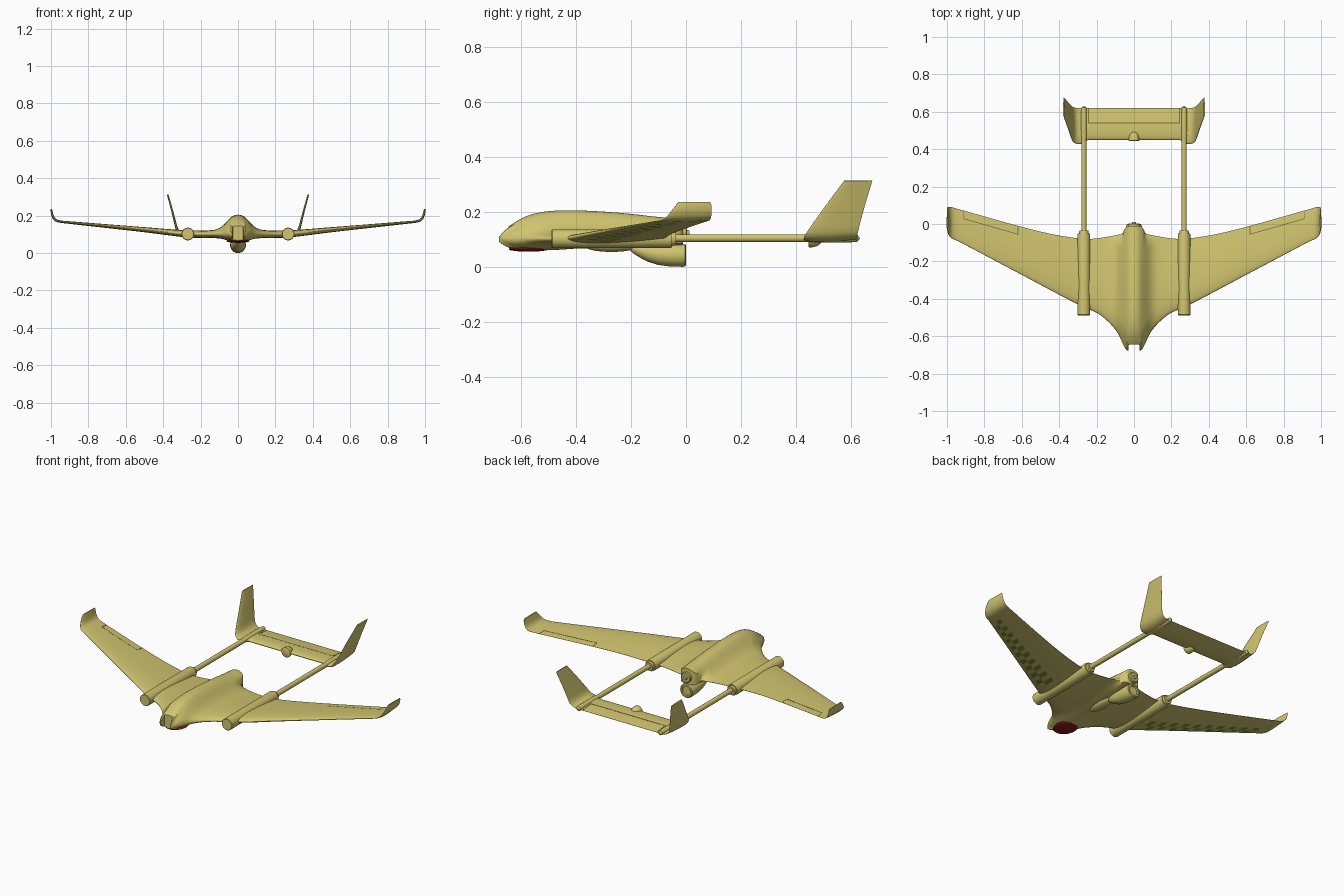
import bpy, bmesh, math

if "Cube" in bpy.data.objects:
    bpy.data.objects.remove(bpy.data.objects["Cube"])

def material(name, rgb):
    m = bpy.data.materials.new(name)
    m.diffuse_color = (*rgb, 1)
    m.use_nodes = True
    m.node_tree.nodes["Principled BSDF"].inputs["Base Color"].default_value = m.diffuse_color
    return m

SAND = material("sand", (0.64, 0.56, 0.16))
GREEN = material("green", (0.22, 0.29, 0.04))
RED = material("red", (0.28, 0.01, 0.01))
DARK = material("groove", (0.2, 0.17, 0.06))

def finish(name, bm, mats=(SAND,), angle=35):
    bmesh.ops.recalc_face_normals(bm, faces=bm.faces)
    me = bpy.data.meshes.new(name)
    bm.to_mesh(me)
    bm.free()
    ob = bpy.data.objects.new(name, me)
    bpy.context.collection.objects.link(ob)
    for m in mats:
        me.materials.append(m)
    bpy.ops.object.select_all(action='DESELECT')
    ob.select_set(True)
    bpy.context.view_layer.objects.active = ob
    bpy.ops.object.shade_smooth_by_angle(angle=math.radians(angle))
    return ob

def curve(tbl, x):
    """Smooth interpolation of column values over the first column."""
    x = min(max(x, tbl[0][0]), tbl[-1][0])
    i = next(k for k in range(len(tbl) - 1) if x <= tbl[k + 1][0])
    def slope(k, c):
        a, b = tbl[max(k - 1, 0)], tbl[min(k + 1, len(tbl) - 1)]
        return (b[c] - a[c]) / (b[0] - a[0])
    p, q = tbl[i], tbl[i + 1]
    h = q[0] - p[0]
    u = (x - p[0]) / h
    out = []
    for c in range(1, len(p)):
        out.append((2*u**3 - 3*u*u + 1) * p[c] + (u**3 - 2*u*u + u) * h * slope(i, c)
                   + (3*u*u - 2*u**3) * q[c] + (u**3 - u*u) * h * slope(i + 1, c))
    return out

def airfoil(t):
    t = min(max(t, 0), 1)
    return 10 * (0.2969*math.sqrt(t) - 0.126*t - 0.3516*t*t + 0.2843*t**3 - 0.1036*t**4) + 0.04

def bridge(bm, rings):
    """Skin closed rings and cap both ends; returns faces as rows."""
    vs = [[bm.verts.new(p) for p in r] for r in rings]
    n = len(vs[0])
    rows = [[bm.faces.new((a[i], a[(i+1) % n], b[(i+1) % n], b[i])) for i in range(n)]
            for a, b in zip(vs, vs[1:])]
    bm.faces.new(vs[0])
    bm.faces.new(vs[-1])
    return rows

def loft(bm, half, n=24, shape=None):
    """Mirrored lifting surface from (x, y front, y back, z, half thickness, tilt)."""
    ts = [0.5 - 0.5 * math.cos(math.pi * i / n) for i in range(n + 1)]
    rings = []
    stations = [(s, -1) for s in reversed(half) if s[0] > 0] + [(s, 1) for s in half]
    for (x, y0, y1, z, th, tilt), side in stations:
        a = math.radians(tilt)
        def pt(t, up):
            y, h = y0 + (y1 - y0) * t, th * airfoil(t) * up
            zz = z + math.cos(a) * h
            if shape:
                zz = shape(x, y, t, up, zz)
            return (side * (x - math.sin(a) * h), y, zz)
        rings.append([pt(t, 1) for t in reversed(ts)] + [pt(t, -1) for t in ts])
    return bridge(bm, rings)

def lathe(name, prof, x=0, n=32, mats=(SAND,)):
    """Rings along y from (y, radius, centre z)."""
    bm = bmesh.new()
    bridge(bm, [[(x + r * math.cos(2*math.pi*k/n), y, z + r * math.sin(2*math.pi*k/n))
                 for k in range(n)] for y, r, z in prof])
    return finish(name, bm, mats)

def ellipsoid(name, loc, size, mat=SAND):
    bm = bmesh.new()
    bmesh.ops.create_uvsphere(bm, u_segments=32, v_segments=16, radius=1)
    bmesh.ops.scale(bm, vec=size, verts=bm.verts)
    bmesh.ops.translate(bm, vec=loc, verts=bm.verts)
    return finish(name, bm, (mat,))

def grooves(name, lines, height, w=.002, n=12):
    """Thin dark panel lines laid on a surface given by height(x, y)."""
    bm = bmesh.new()
    for (ax, ay), (bx, by) in lines:
        l = math.hypot(bx - ax, by - ay)
        nx, ny = -(by - ay) / l * w, (bx - ax) / l * w
        rings = []
        for k in range(n + 1):
            x, y = ax + (bx - ax) * k / n, ay + (by - ay) * k / n
            z = height(x, y)
            rings.append([(x + s * nx, y + s * ny, z + d)
                          for s, d in ((1, .0006), (-1, .0006), (-1, -.001), (1, -.001))])
        bridge(bm, rings)
    finish(name, bm, (DARK,))

# Blended fuselage and wing
TOP = [(-.68, .108), (-.66, .133), (-.62, .163), (-.57, .188), (-.5, .202),
       (-.4, .205), (-.24, .196), (-.1, .181), (0, .172)]
BOT = [(-.68, .09), (-.65, .07), (-.6, .063), (-.5, .06), (-.4, .066), (-.2, .072), (0, .08)]
FRONT = [(.03, -.68), (.045, -.668), (.06, -.64), (.08, -.595), (.105, -.558), (.14, -.52),
         (.19, -.48), (.25, -.452), (.32, -.42), (.6, -.272), (.9, -.113), (.94, -.092)]
BACK = [(0, -.01), (.035, -.012), (.048, -.022), (.062, -.05), (.09, -.058), (.14, -.068),
        (.2, -.077), (.26, -.08), (.32, -.074), (.45, -.052), (.62, -.01), (.94, .08)]
SPAN = [(0, .102, .022), (.2, .101, .019), (.28, .103, .018), (.5, .125, .013), (.94, .167, .006)]

def blend(x, y, t, up, z):
    if x > .3:
        return z
    g = math.exp(-(x / .075) ** 2.4)
    if x > .04:
        g *= min(1, max(t, 0) / .15) ** .5
    if x > .052:
        g *= min(1, max(1 - t, 0) / .1) ** .5
    return z + g * (curve(TOP if up > 0 else BOT, y)[0] - z)

xs = [0, .01, .02, .028, .031, .037, .044, .052, .06, .07, .08, .09, .1, .115, .13, .15, .17,
      .19, .22, .25, .28, .31] + [.34 + .03 * i for i in range(21)]
half = []
for x in xs:
    y0 = -.645 if x < .03 else curve(FRONT, x)[0]
    z, th = curve(SPAN, x)
    half.append((x, y0, curve(BACK, x)[0], z, th, 4 if x > .3 else 0))
half += [(.96, -.084, .086, .170, .0065, 14), (.975, -.076, .09, .176, .0065, 34),
         (.986, -.066, .092, .187, .006, 58), (.993, -.052, .092, .205, .006, 76),
         (.997, -.036, .092, .225, .005, 82), (.998, -.025, .088, .236, .003, 85)]
bm = bmesh.new()
rows = loft(bm, half, 24, blend)
for row in rows:      # green checks under the outer wing
    cx = row[0].calc_center_median().x
    if .35 < abs(cx) < .92:
        for j, lo in enumerate((30, 33)):
            if (int(abs(cx) / .03) + j) % 2 == 0:
                for k in range(3):
                    row[lo + k].material_index = 1
finish("wing_and_fuselage", bm, (SAND, GREEN))

# Aileron panel lines
def wing_top(x, y):
    x = abs(x)
    y0, y1 = curve(FRONT, x)[0], curve(BACK, x)[0]
    z, th = curve(SPAN, x)
    return z + th * airfoil((y - y0) / (y1 - y0))

lines = []
for s in (-1, 1):
    lines += [((s*.62, -.055), (s*.91, .028)), ((s*.62, -.055), (s*.62, -.011)),
              ((s*.91, .028), (s*.91, .07))]
grooves("aileron_lines", lines, wing_top)

# Tail plane with canted fins
bm = bmesh.new()
loft(bm, [(0, .45, .62, .1, .011, 0), (.12, .45, .62, .1, .011, 0), (.245, .45, .62, .1, .011, 0),
          (.262, .435, .62, .1, .011, 0), (.285, .428, .62, .101, .010, 6),
          (.304, .428, .62, .105, .009, 24), (.317, .432, .622, .114, .008, 45),
          (.326, .44, .625, .127, .007, 64), (.333, .455, .63, .15, .006, 76),
          (.353, .513, .652, .23, .005, 76), (.376, .575, .677, .313, .004, 76)], 20)
finish("tail_plane", bm)
grooves("elevator_lines", [((-.243, .54), (.243, .54)), ((-.243, .54), (-.243, .618)),
        ((.243, .54), (.243, .618))], lambda x, y: .1 + .011 * airfoil((y - .45) / .17), .003)

# Boom sockets, booms and their end fittings
for side, s in (("left", -1), ("right", 1)):
    x = s * .268
    lathe("boom_socket_" + side, [(y, r, .102) for y, r in
          ((-.488, .031), (-.485, .034), (-.06, .034), (-.05, .032), (-.05, .026), (-.036, .024),
           (-.036, .014))], x)
    lathe("tail_boom_" + side, [(y, r, .104) for y, r in ((-.1, .014), (.5, .014), (.61, .014))], x, 20)
    lathe("boom_end_" + side, [(y, r, .104) for y, r in
          ((.44, .014), (.47, .016), (.54, .016), (.6, .015), (.622, .013), (.63, .004))], x, 20)

# Rear engine pod under the fuselage
lathe("engine_pod", [(-.21, .003, .07), (-.195, .016, .067), (-.17, .025, .06), (-.14, .033, .052),
      (-.1, .039, .0455), (-.06, .0415, .043), (-.012, .042, .042), (-.003, .040, .042),
      (0, .036, .042), (0, .028, .042), (-.008, .026, .042)])

# Motor mount at the fuselage end
lathe("motor_mount", [(-.05, .03, .122), (0, .03, .122), (.004, .026, .122), (.004, .012, .122),
      (.012, .01, .122)])

# Belly fairing, tail fairing, red sensor plate
ellipsoid("belly_fairing", (0, -.27, .077), (.034, .1, .023))
lathe("tail_fairing", [(.445, .026, .1), (.447, .029, .1), (.46, .029, .1), (.475, .025, .1),
      (.487, .018, .1), (.496, .005, .1)])
ellipsoid("sensor_plate", (0, -.572, .064), (.062, .072, .009), RED)
